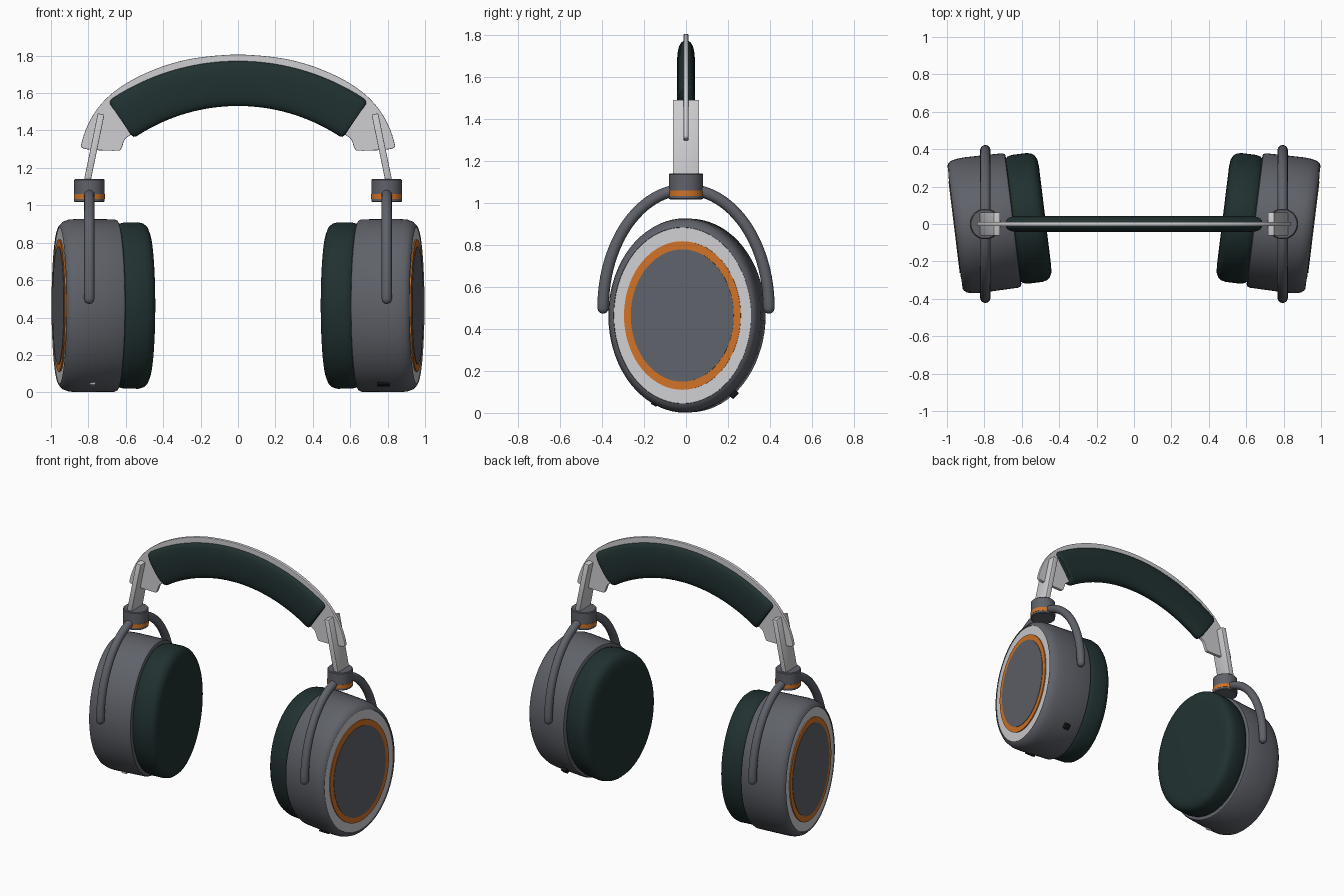
import bpy, bmesh, math
from mathutils import Matrix, Vector

if "Cube" in bpy.data.objects:
    bpy.data.objects.remove(bpy.data.objects["Cube"])


def mat(name, col):
    m = bpy.data.materials.new(name)
    m.diffuse_color = (*col, 1)
    m.use_nodes = True
    m.node_tree.nodes["Principled BSDF"].inputs["Base Color"].default_value = m.diffuse_color
    return m


GREY = mat("slate grey", (0.115, 0.122, 0.142))
LIGHT = mat("light silver", (0.62, 0.62, 0.64))
ORANGE = mat("orange", (0.64, 0.17, 0.02))
DARK = mat("dark green leather", (0.015, 0.030, 0.030))
BLACK = mat("black", (0.008, 0.008, 0.009))


def finish(name, bm, material, matrix=None, mirror=True, angle=35):
    """Turn a bmesh into a smooth-shaded, optionally mirrored object."""
    if matrix:
        bm.transform(matrix)
    bmesh.ops.recalc_face_normals(bm, faces=bm.faces)
    me = bpy.data.meshes.new(name)
    bm.to_mesh(me)
    bm.free()
    ob = bpy.data.objects.new(name, me)
    bpy.context.collection.objects.link(ob)
    me.materials.append(material)
    bpy.ops.object.select_all(action='DESELECT')
    ob.select_set(True)
    bpy.context.view_layer.objects.active = ob
    bpy.ops.object.shade_smooth_by_angle(angle=math.radians(angle))
    if mirror:
        ob.modifiers.new("mirror", 'MIRROR').use_mirror_merge = False
    return ob


def loft(name, rings, material, **kw):
    """Skin a list of equal-length point rings and cap both ends."""
    bm = bmesh.new()
    loops = [[bm.verts.new(p) for p in r] for r in rings]
    n = len(loops[0])
    for a, b in zip(loops, loops[1:]):
        for i in range(n):
            j = (i + 1) % n
            bm.faces.new((a[i], a[j], b[j], b[i]))
    bm.faces.new(loops[0])
    bm.faces.new(loops[-1])
    return finish(name, bm, material, **kw)


def circle(n):
    return [(math.cos(2 * math.pi * i / n), math.sin(2 * math.pi * i / n)) for i in range(n)]


# Ear cup frame: local x points outward, slightly turned toward the front
CUP = Matrix.Translation((0.80, 0.002, 0.464)) @ Matrix.Rotation(math.radians(-7), 4, 'Z')


def oval(name, profile, material):
    """Stack of ellipses (offset, half depth, half height) along the cup axis."""
    rings = [[(s, ry * c, rz * d) for c, d in circle(72)] for s, ry, rz in profile]
    return loft(name, rings, material, matrix=CUP)


oval("ear_cup", [(-0.157, 0.345, 0.443), (-0.153, 0.356, 0.455), (-0.140, 0.362, 0.461),
                 (0.06, 0.365, 0.463), (0.105, 0.362, 0.460), (0.135, 0.355, 0.449),
                 (0.152, 0.343, 0.432), (0.158, 0.330, 0.420), (0.146, 0.329, 0.419)], GREY)
oval("ear_cushion", [(-0.150, 0.325, 0.425), (-0.165, 0.340, 0.437), (-0.190, 0.347, 0.444),
                     (-0.270, 0.347, 0.445), (-0.295, 0.341, 0.438), (-0.312, 0.328, 0.423),
                     (-0.323, 0.305, 0.395), (-0.327, 0.270, 0.350)], DARK)
oval("cover_ring", [(0.140, 0.329, 0.419), (0.153, 0.329, 0.419)], LIGHT)
oval("accent_ring", [(0.150, 0.280, 0.354), (0.160, 0.280, 0.354)], ORANGE)
oval("cover_disc", [(0.155, 0.247, 0.315), (0.163, 0.247, 0.315)], GREY)

# Yoke: tube following a half ellipse, with rounded ends
rings = []
R, N = 0.0275, 48
path = [(math.pi * i / N, R, 0) for i in range(N + 1)]
tip = [(math.cos(t) * R, -math.sin(t) * R) for t in (1.4, 1.0, 0.5)]
path = [(0, r, dz) for r, dz in tip] + path + [(math.pi, r, dz) for r, dz in reversed(tip)]
for t, r, dz in path:
    nrm = Vector((0, math.cos(t) / 0.395, math.sin(t) / 0.565)).normalized()
    mid = Vector((0.795, 0.395 * math.cos(t), 0.50 + 0.565 * math.sin(t) + dz))
    rings.append([mid + nrm * (r * c) + Vector((r * d, 0, 0)) for c, d in circle(16)])
loft("yoke", rings, GREY)


# Swivel collar with an orange band
def collar(name, profile, material):
    loft(name, [[(0.795 + r * c, r * d, z) for c, d in circle(48)] for z, r in profile], material)


collar("swivel_collar", [(1.017, 0.076), (1.021, 0.081), (1.136, 0.081), (1.141, 0.076)], GREY)
collar("collar_band", [(1.034, 0.083), (1.060, 0.083)], ORANGE)


def box(name, size, material, matrix, bevel=0.004, **kw):
    bm = bmesh.new()
    bmesh.ops.create_cube(bm, size=1, matrix=Matrix.Diagonal((*size, 1)))
    bmesh.ops.bevel(bm, geom=bm.edges[:], offset=bevel, segments=2, affect='EDGES', profile=0.5)
    return finish(name, bm, material, matrix=matrix, **kw)


# Slider bars leaning inward
lo, hi = Vector((0.808, 0, 1.12)), Vector((0.732, 0, 1.488))
lean = math.atan2(hi.x - lo.x, hi.z - lo.z)
box("slider_bar", (0.036, 0.125, (hi - lo).length), LIGHT,
    Matrix.Translation((lo + hi) / 2) @ Matrix.Rotation(lean, 4, 'Y'))

# Headband plate: smooth closed outline, filled and thickened
half = [(0, 1.802), (0.2, 1.787), (0.34, 1.758), (0.471, 1.712), (0.59, 1.652), (0.686, 1.582),
        (0.755, 1.505), (0.803, 1.42), (0.832, 1.335), (0.826, 1.308), (0.74, 1.298),
        (0.65, 1.296), (0.628, 1.304), (0.608, 1.355), (0.57, 1.385), (0.52, 1.44),
        (0.40, 1.53), (0.2, 1.61), (0, 1.63)]
outline = half + [(-x, z) for x, z in reversed(half[1:-1])]
cu = bpy.data.curves.new("headband_plate", 'CURVE')
cu.dimensions, cu.fill_mode = '2D', 'BOTH'
cu.extrude, cu.bevel_depth, cu.bevel_resolution = 0.007, 0.004, 1
sp = cu.splines.new('POLY')
pts = []
for i in range(len(outline)):
    a, b, c, d = (Vector(outline[(i + k) % len(outline)]) for k in (-1, 0, 1, 2))
    for t in (0, 0.25, 0.5, 0.75):
        pts.append(0.5 * (2 * b + (c - a) * t + (2 * a - 5 * b + 4 * c - d) * t * t
                          + (3 * b - a - 3 * c + d) * t ** 3))
sp.points.add(len(pts) - 1)
for p, v in zip(sp.points, pts):
    p.co = (v.x, v.y, 0, 1)
sp.use_cyclic_u = True
plate = bpy.data.objects.new("headband_plate", cu)
bpy.context.collection.objects.link(plate)
plate.rotation_euler.x = math.pi / 2
cu.materials.append(LIGHT)
bpy.ops.object.select_all(action='DESELECT')
plate.select_set(True)
bpy.context.view_layer.objects.active = plate
bpy.ops.object.convert(target='MESH')
bpy.ops.object.shade_smooth_by_angle(angle=math.radians(35))

# Headband cushion: rounded section swept along an arc
rings = []
END = math.radians(34.4)
sweep = [(-END, 0.86), (-END * 0.99, 0.95), (-END * 0.97, 1)]
sweep += [(END * 0.94 * (i / 20 - 1), 1) for i in range(41)]
sweep += [(-a, s) for a, s in reversed(sweep[:3])]
for a, s in sweep:
    ring = []
    for c, d in circle(32):
        w = 0.043 * s * math.copysign(abs(c) ** 0.75, c)
        r = 1.110 + 0.121 * s * math.copysign(abs(d) ** 0.75, d)
        ring.append((r * math.sin(a), w, 0.542 + r * math.cos(a)))
    rings.append(ring)
loft("headband_cushion", rings, DARK, mirror=False, angle=45)


# Small sockets and buttons on the cup undersides
def detail(name, side, x, y, z, size, material):
    tilt = math.atan2(y / 0.365 ** 2, (0.464 - z) / 0.463 ** 2)
    m = Matrix.Translation((side * x, y, z)) @ Matrix.Rotation(tilt, 4, 'X')
    box(name, size, material, m, mirror=False)


detail("charging_port", 1, 0.78, -0.15, 0.045, (0.068, 0.03, 0.02), BLACK)
detail("power_button", 1, 0.78, 0.228, 0.09, (0.04, 0.04, 0.03), BLACK)
detail("status_light", -1, 0.777, -0.15, 0.045, (0.032, 0.025, 0.018), LIGHT)
